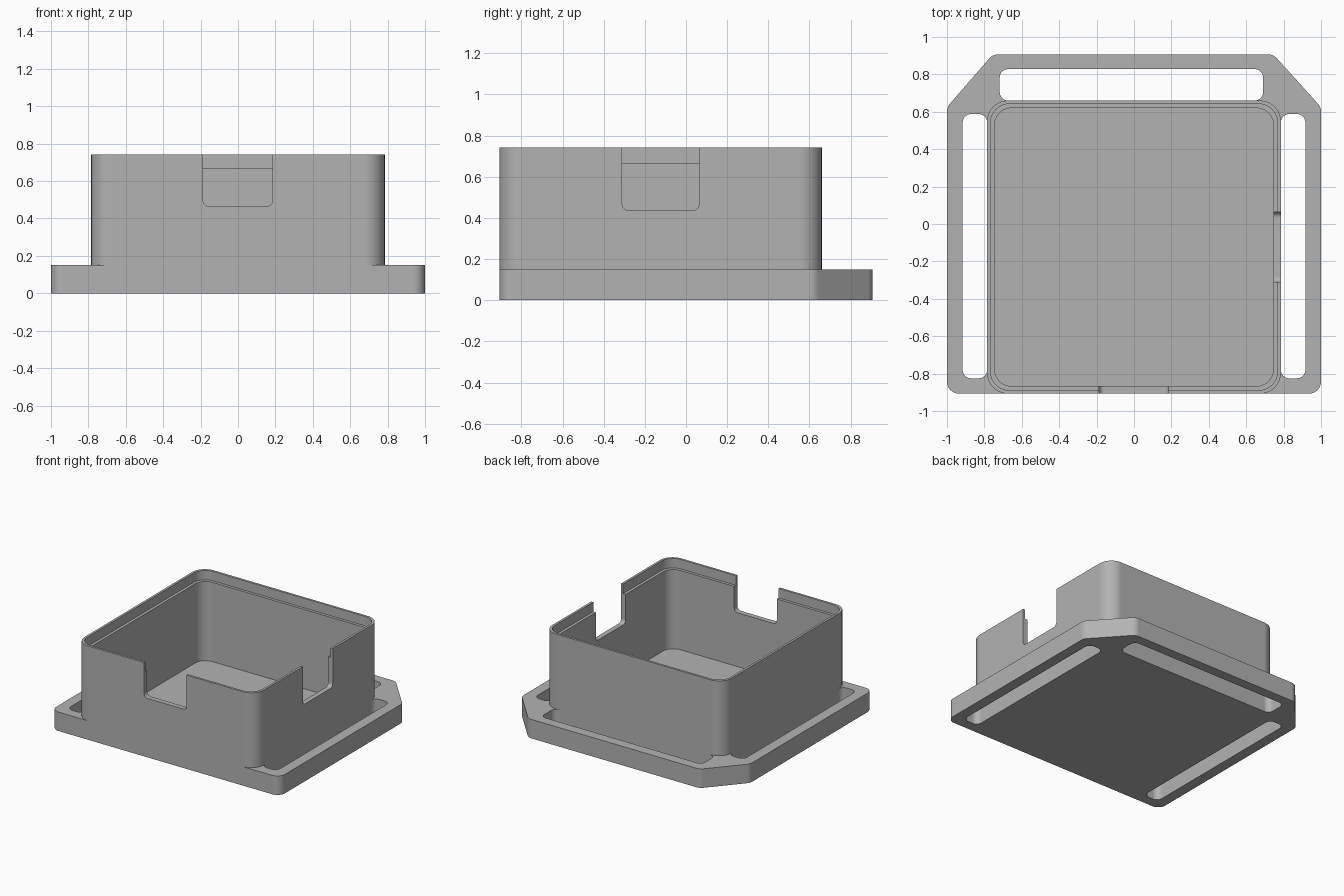
import bpy
import math
from mathutils import Vector

if "Cube" in bpy.data.objects:
    bpy.data.objects.remove(bpy.data.objects["Cube"], do_unlink=True)

GREY = (0.45, 0.45, 0.45, 1)
grey = bpy.data.materials.new("plain grey")
grey.use_nodes = True
grey.diffuse_color = GREY
grey.node_tree.nodes["Principled BSDF"].inputs["Base Color"].default_value = GREY

PLATE_TOP, LEDGE, RIM_TOP, FLOOR = 0.15, 0.667, 0.742, 0.04
FRONT, BACK, WALL_BACK, HALF = -0.907, 0.907, 0.66, 0.785


def fillet(corners, radius, steps=10):
    """Round every corner of a counter-clockwise outline."""
    out = []
    n = len(corners)
    for i, c in enumerate(corners):
        p = Vector(c)
        a = (Vector(corners[i - 1]) - p).normalized()
        b = (Vector(corners[(i + 1) % n]) - p).normalized()
        half = a.angle(b) / 2
        centre = p + (a + b).normalized() * (radius / math.sin(half))
        start = p + a * (radius / math.tan(half)) - centre
        sweep = math.pi - 2 * half
        for k in range(steps + 1):
            t = sweep * k / steps
            out.append(centre + Vector((start.x * math.cos(t) - start.y * math.sin(t),
                                        start.x * math.sin(t) + start.y * math.cos(t))))
    return out


def rect(u0, u1, v0, v1):
    return [(u0, v0), (u1, v0), (u1, v1), (u0, v1)]


def prism(name, outline, lo, hi, place=lambda u, v, w: (u, v, w)):
    """Extrude an outline from lo to hi; place maps outline axes to the world."""
    n = len(outline)
    verts = [place(p[0], p[1], w) for w in (lo, hi) for p in outline]
    faces = [list(range(n))[::-1], list(range(n, 2 * n))]
    faces += [[i, (i + 1) % n, n + (i + 1) % n, n + i] for i in range(n)]
    mesh = bpy.data.meshes.new(name)
    mesh.from_pydata(verts, [], faces)
    mesh.materials.append(grey)
    obj = bpy.data.objects.new(name, mesh)
    bpy.context.collection.objects.link(obj)
    return obj


def activate(obj):
    bpy.ops.object.select_all(action='DESELECT')
    obj.select_set(True)
    bpy.context.view_layer.objects.active = obj


def finish(obj, cutters):
    """Cut the openings, then smooth the rounded corners."""
    activate(obj)
    for cutter in cutters:
        mod = obj.modifiers.new("cut", 'BOOLEAN')
        mod.operation, mod.solver, mod.object = 'DIFFERENCE', 'EXACT', cutter
        bpy.ops.object.modifier_apply(modifier=mod.name)
        bpy.data.objects.remove(cutter, do_unlink=True)
    bpy.ops.object.shade_smooth_by_angle(angle=math.radians(30))
    mod = obj.modifiers.new("flat walls", 'WEIGHTED_NORMAL')
    mod.keep_sharp = True


def box_outline(inset, radius):
    return fillet(rect(inset - HALF, HALF - inset, FRONT + inset, WALL_BACK - inset), radius)


# Base plate: chamfered at the back, with three strap slots and a sunken floor
outline = fillet([(-1, FRONT), (1, FRONT), (1, 0.625), (0.745, BACK), (-0.755, BACK), (-1, 0.625)], 0.065)
plate = prism("base_plate", outline, 0, PLATE_TOP)
slots = [prism("slot", fillet(rect(*r), 0.045), -0.1, 0.3) for r in (
    (HALF, 0.916, -0.825, 0.588),
    (-0.916, -HALF, -0.825, 0.588),
    (-0.718, 0.69, WALL_BACK, 0.828))]
finish(plate, slots + [prism("pocket", box_outline(0.04, 0.09), FLOOR, 0.3)])

# Walls: open box with a thin stepped rim and a notch in the front and left sides
walls = prism("box_walls", box_outline(0, 0.11), PLATE_TOP, RIM_TOP)
finish(walls, [
    prism("pocket", box_outline(0.04, 0.09), 0, 1),
    prism("rim_step", box_outline(0.018, 0.1), LEDGE, 1),
    prism("front_notch", fillet(rect(-0.187, 0.185, 0.466, 1), 0.03), 0.7, 1,
          lambda u, v, w: (u, -w, v)),
    prism("side_notch", fillet(rect(-0.31, 0.063, 0.437, 1), 0.03), 0.6, 1,
          lambda u, v, w: (w, u, v))])
